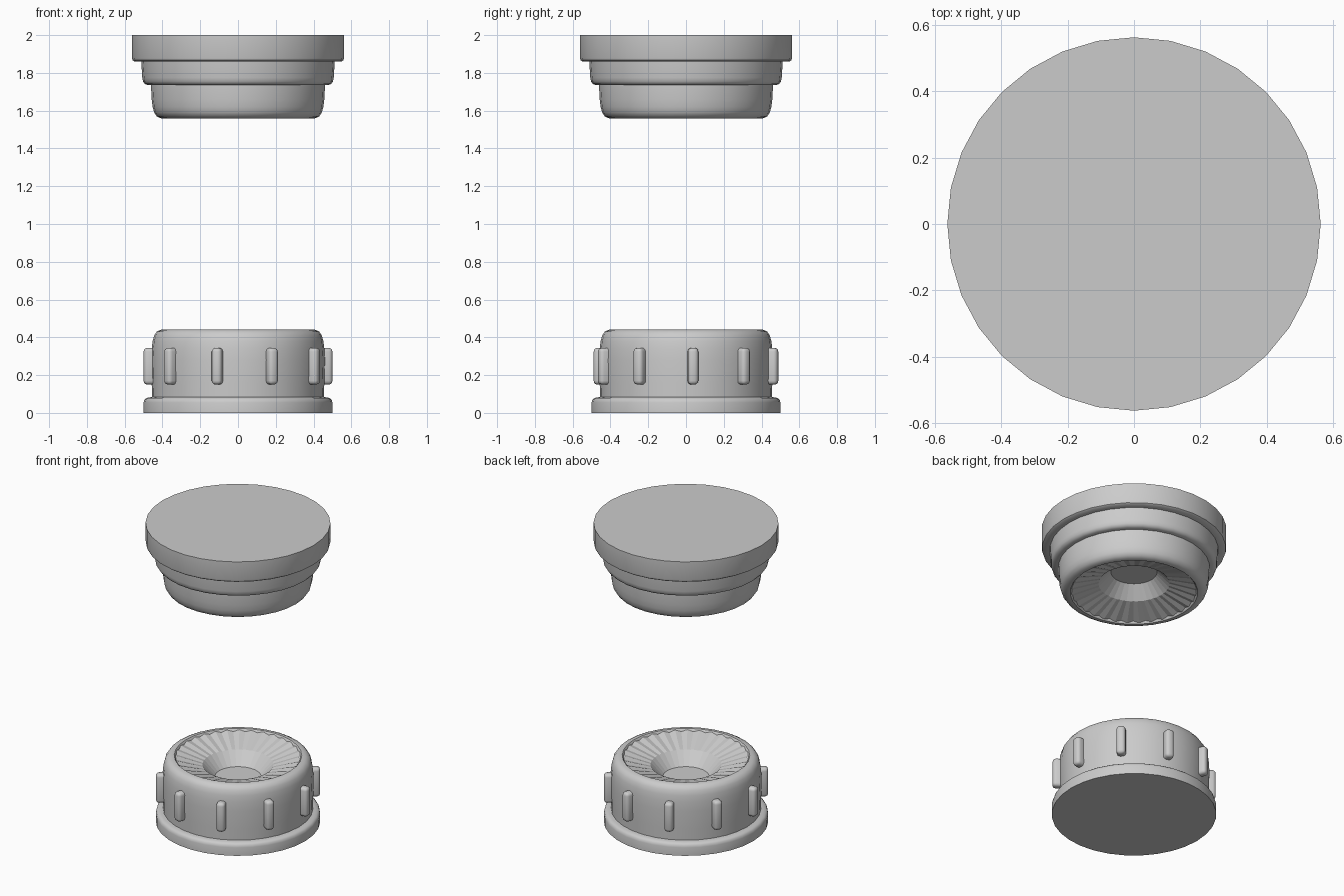
import bpy, bmesh
from math import sin, cos, pi, radians

if "Cube" in bpy.data.objects:
    bpy.data.objects.remove(bpy.data.objects["Cube"])


def finish(name, bm, smooth):
    bmesh.ops.recalc_face_normals(bm, faces=bm.faces[:])
    me = bpy.data.meshes.new(name)
    bm.to_mesh(me)
    bm.free()
    ob = bpy.data.objects.new(name, me)
    bpy.context.collection.objects.link(ob)
    if smooth:
        bpy.ops.object.select_all(action='DESELECT')
        ob.select_set(True)
        bpy.context.view_layer.objects.active = ob
        bpy.ops.object.shade_smooth_by_angle(angle=radians(35))
    return ob


def lathe(name, profile, n=32, smooth=True, pleat=(), flip=False):
    """Revolve (r, z) points; pleat gives an alternating z offset per ring."""
    bm = bmesh.new()
    rings = []
    for k, (r, z) in enumerate(profile):
        amp = pleat[k] if k < len(pleat) else 0
        ring = []
        count = n if r > 0 else 1
        for i in range(count):
            a = 2 * pi * i / n
            zz = z + amp * (-1) ** i
            ring.append(bm.verts.new((r * cos(a), r * sin(a), 2 - zz if flip else zz)))
        rings.append(ring)
    for a, b in zip(rings, rings[1:]):
        for i in range(n):
            j = (i + 1) % n
            q = [a[i % len(a)], a[j % len(a)], b[j % len(b)], b[i % len(b)]]
            bm.faces.new(list(dict.fromkeys(q)))
    return finish(name, bm, smooth)


# shared rounded rim, from body wall over the top and into the bowl
rim = [(0.46, 0.28), (0.457, 0.34), (0.452, 0.38), (0.444, 0.41), (0.43, 0.43),
       (0.41, 0.44), (0.388, 0.441), (0.38, 0.432), (0.376, 0.41)]

# lower housing with base flange
lathe("lower_housing", [(0, 0), (0.5, 0), (0.5, 0.055), (0.496, 0.07), (0.486, 0.079),
                        (0.47, 0.082), (0.455, 0.084), (0.457, 0.16)] + rim)

# upper housing: two steps, built upside down and flipped
lathe("upper_housing", [(0, 0), (0.562, 0), (0.562, 0.12), (0.558, 0.133), (0.548, 0.14),
                        (0.512, 0.141), (0.507, 0.225), (0.503, 0.245), (0.494, 0.258),
                        (0.48, 0.264), (0.46, 0.265)] + rim, flip=True)

# pleated bowls facing each other
bowl = [(0.38, 0.431), (0.215, 0.38), (0.14, 0.30), (0, 0.30)]
for name, flip in (("lower_bowl", False), ("upper_bowl", True)):
    lathe(name, bowl, n=64, smooth=False, pleat=(0.005, 0.001), flip=flip)

# ten rounded grip ribs around the lower housing
for k in range(10):
    a = radians(4.5 + 36 * k)
    bm = bmesh.new()
    bmesh.ops.create_cube(bm, size=1)
    bmesh.ops.scale(bm, vec=(0.08, 0.055, 0.194), verts=bm.verts)
    bmesh.ops.bevel(bm, geom=bm.edges[:], offset=0.02, segments=3, profile=0.5,
                    affect='EDGES')
    ob = finish(f"grip_rib_{k + 1}", bm, True)
    ob.location = (0.461 * cos(a), 0.461 * sin(a), 0.247)
    ob.rotation_euler.z = a
